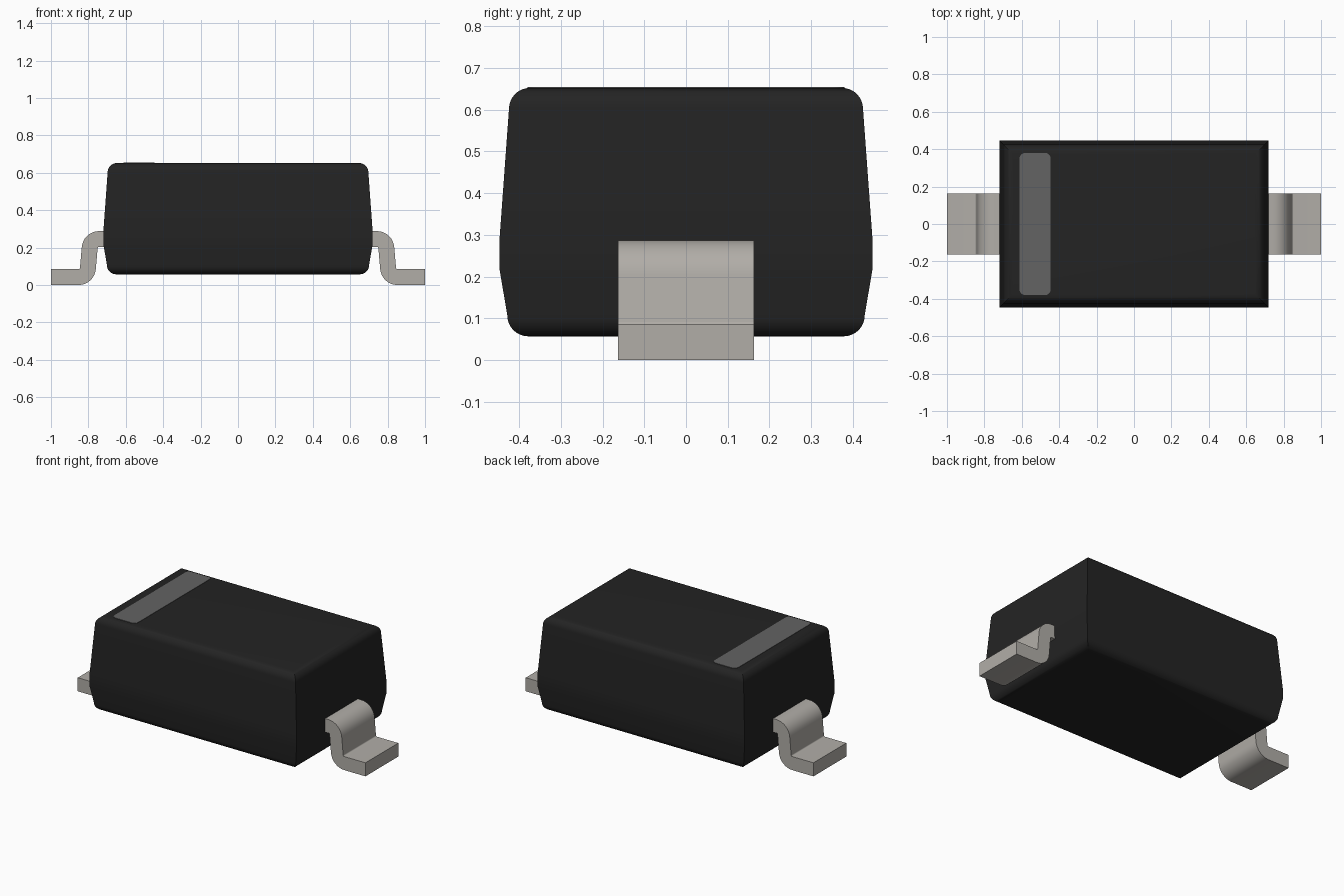
import bpy, bmesh, math
from mathutils import Vector

if "Cube" in bpy.data.objects:
    bpy.data.objects.remove(bpy.data.objects["Cube"])


def material(name, rgb, rough=0.6):
    m = bpy.data.materials.new(name)
    m.use_nodes = True
    m.diffuse_color = (*rgb, 1)
    bsdf = m.node_tree.nodes["Principled BSDF"]
    bsdf.inputs["Base Color"].default_value = (*rgb, 1)
    bsdf.inputs["Roughness"].default_value = rough
    return m


def finish(name, bm, mat):
    bmesh.ops.recalc_face_normals(bm, faces=bm.faces)
    mesh = bpy.data.meshes.new(name)
    bm.to_mesh(mesh)
    bm.free()
    mesh.materials.append(mat)
    ob = bpy.data.objects.new(name, mesh)
    bpy.context.collection.objects.link(ob)
    bpy.ops.object.select_all(action='DESELECT')
    ob.select_set(True)
    bpy.context.view_layer.objects.active = ob
    bpy.ops.object.shade_smooth_by_angle(angle=math.radians(30))
    return ob


def arc(cx, cy, r, a0, a1, n=8):
    """Points on an arc, angles in degrees."""
    angles = [math.radians(a0 + (a1 - a0) * i / n) for i in range(n + 1)]
    return [(cx + r * math.cos(a), cy + r * math.sin(a)) for a in angles]


def prism(outline, offset):
    """Extrude a closed outline of 3D points by an offset."""
    bm = bmesh.new()
    face = bm.faces.new([bm.verts.new(p) for p in outline])
    ext = bmesh.ops.extrude_face_region(bm, geom=[face])
    verts = [g for g in ext["geom"] if isinstance(g, bmesh.types.BMVert)]
    bmesh.ops.translate(bm, verts=verts, vec=offset)
    return bm


black = material("moulded black", (0.017, 0.017, 0.017))
grey = material("stripe grey", (0.125, 0.125, 0.125))
metal = material("tinned metal", (0.44, 0.42, 0.39), 0.5)

# Body: rectangular rings stacked along an (inset, height) profile
HALF_X, HALF_Y = 0.72, 0.447
TOP, BOTTOM, ROUND = 0.652, 0.057, 0.05
profile = arc(0.019 + ROUND, BOTTOM + ROUND, ROUND, 270, 180)
profile += [(0, 0.22), (0, 0.285)]
profile += arc(0.023 + ROUND, TOP - ROUND, ROUND, 180, 90)
bm = bmesh.new()
rings = []
for inset, z in profile:
    x, y = HALF_X - inset, HALF_Y - inset
    rings.append([bm.verts.new((sx * x, sy * y, z))
                  for sx, sy in ((-1, -1), (1, -1), (1, 1), (-1, 1))])
for low, high in zip(rings, rings[1:]):
    for i in range(4):
        j = (i + 1) % 4
        bm.faces.new((low[i], low[j], high[j], high[i]))
bm.faces.new(rings[0])
bm.faces.new(rings[-1])
finish("body", bm, black)

# Polarity stripe: thin rounded plate on the top
x0, x1, y1, r = -0.612, -0.446, 0.38, 0.03
outline = (arc(x1 - r, y1 - r, r, 0, 90) + arc(x0 + r, y1 - r, r, 90, 180)
           + arc(x0 + r, -y1 + r, r, 180, 270) + arc(x1 - r, -y1 + r, r, 270, 360))
finish("polarity_stripe",
       prism([(x, y, TOP - 0.002) for x, y in outline], Vector((0, 0, 0.004))), grey)

# Leads: bent strip, offset to both sides of a filleted centre line
THICK, WIDTH, BEND = 0.085, 0.326, 0.05
lean = 5                                   # slope of the riser in degrees
z_top, z_foot = 0.288 - THICK / 2, THICK / 2
riser = Vector((math.sin(math.radians(lean)), -math.cos(math.radians(lean))))
upper = Vector((0.793 - BEND, z_top - BEND))        # centre of upper bend
drop = (upper.y - (z_foot + BEND))
# centre of the lower bend, on the far side of the sloping riser
normal = Vector((math.cos(math.radians(lean)), math.sin(math.radians(lean))))
start = upper + normal * BEND
length = (start.y + normal.y * BEND - (z_foot + BEND)) / -riser.y
lower = start + riser * length + normal * BEND


def lead_side(d):
    """One long edge of the strip; d is the offset from the centre line."""
    pts = [(0.69, z_top + d)]
    pts += arc(upper.x, upper.y, BEND + d, 90, lean)
    pts += arc(lower.x, lower.y, BEND - d, 180 + lean, 270)
    return pts + [(1.0, z_foot + d)]


lead_outline = lead_side(THICK / 2) + lead_side(-THICK / 2)[::-1]
for name, side in (("left_lead", 1), ("right_lead", -1)):
    pts = [(side * x, -WIDTH / 2, z) for x, z in lead_outline]
    finish(name, prism(pts, Vector((0, WIDTH, 0))), metal)
